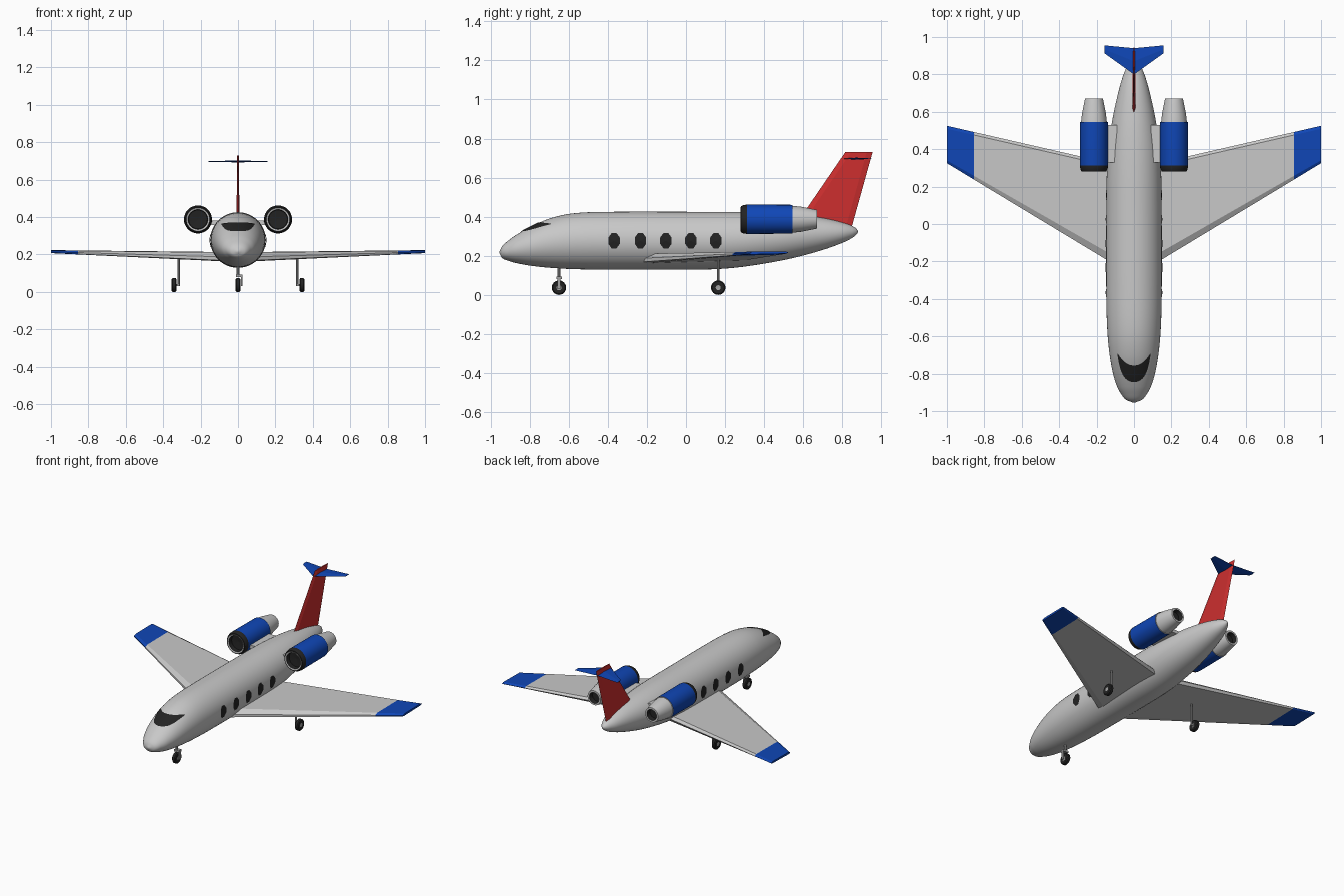
import bpy, bmesh, math
from mathutils import Vector, Matrix

if "Cube" in bpy.data.objects:
    bpy.data.objects.remove(bpy.data.objects["Cube"])


def material(name, rgb):
    m = bpy.data.materials.new(name)
    m.diffuse_color = (*rgb, 1)
    m.use_nodes = True
    m.node_tree.nodes["Principled BSDF"].inputs["Base Color"].default_value = m.diffuse_color
    return m


GREY = material("light grey", (0.58, 0.58, 0.58))
BLUE = material("blue", (0.005, 0.062, 0.47))
RED = material("red", (0.61, 0.028, 0.028))
BLACK = material("near black", (0.017, 0.017, 0.017))
METAL = material("strut grey", (0.36, 0.36, 0.36))


def make(name, verts, faces, mats, rule=None, smooth=None, closed=True):
    bm = bmesh.new()
    vs = [bm.verts.new(v) for v in verts]
    for f in faces:
        bm.faces.new([vs[i] for i in f])
    if closed:
        bm.normal_update()
        bmesh.ops.recalc_face_normals(bm, faces=bm.faces[:])
    if rule:
        for i, f in enumerate(bm.faces):
            f.material_index = rule(i, f.calc_center_median())
    me = bpy.data.meshes.new(name)
    bm.to_mesh(me)
    bm.free()
    for m in mats:
        me.materials.append(m)
    ob = bpy.data.objects.new(name, me)
    bpy.context.collection.objects.link(ob)
    if smooth:
        bpy.ops.object.select_all(action='DESELECT')
        ob.select_set(True)
        bpy.context.view_layer.objects.active = ob
        bpy.ops.object.shade_smooth_by_angle(angle=math.radians(smooth))
    return ob


def loft(name, rings, mats, rule=None, smooth=None):
    """Skin a row of equal rings and cap both ends."""
    n = len(rings[0])
    verts = [v for r in rings for v in r]
    faces = [(k * n + i, k * n + (i + 1) % n, (k + 1) * n + (i + 1) % n, (k + 1) * n + i)
             for k in range(len(rings) - 1) for i in range(n)]
    last = (len(rings) - 1) * n
    faces += [tuple(range(n)), tuple(range(last, last + n))]
    return make(name, verts, faces, mats, rule, smooth)


def lathe(name, profile, centre, axis, mats, seg_mats, n=32):
    """Turn (distance, radius) points round the x, y or z axis."""
    rot = {'x': Matrix.Rotation(math.pi / 2, 3, 'Y'),
           'y': Matrix.Rotation(-math.pi / 2, 3, 'X'),
           'z': Matrix.Identity(3)}[axis]
    rings = [[Vector(centre) + rot @ Vector((r * math.cos(t), r * math.sin(t), d))
              for t in (2 * math.pi * i / n for i in range(n))] for d, r in profile]
    return loft(name, rings, mats,
                lambda i, c: seg_mats[min(i // n, len(profile) - 2)] if i < n * (len(profile) - 1)
                else seg_mats[0 if i == n * (len(profile) - 1) else -1], 35)


def box(name, lo, hi, mat):
    rings = [[(lo[0], y, lo[2]), (hi[0], y, lo[2]), (hi[0], y, hi[2]), (lo[0], y, hi[2])]
             for y in (lo[1], hi[1])]
    return loft(name, rings, [mat])


# Fuselage stations: y, bottom z, top z, half width
ST = [(-.955, .213, .221, .004), (-.94, .188, .25, .043), (-.905, .173, .281, .071),
      (-.87, .163, .306, .09), (-.8, .15, .346, .112), (-.7, .139, .39, .13),
      (-.58, .132, .417, .142), (-.4, .129, .425, .148), (.1, .13, .425, .148),
      (.25, .139, .425, .146), (.4, .16, .422, .137), (.55, .189, .413, .117),
      (.7, .23, .394, .085), (.8, .266, .371, .056), (.85, .291, .353, .032),
      (.872, .308, .339, .015), (.88, .32, .328, .003)]


def section(y):
    """Smoothly interpolated (centre z, half height, half width)."""
    k = max(i for i in range(len(ST) - 1) if ST[i][0] <= y + 1e-9)

    def slope(i, j):
        a, b = ST[max(i - 1, 0)], ST[min(i + 1, len(ST) - 1)]
        return (b[j] - a[j]) / (b[0] - a[0])
    h = ST[k + 1][0] - ST[k][0]
    t = (y - ST[k][0]) / h
    v = [(2 * t**3 - 3 * t**2 + 1) * ST[k][j] + (t**3 - 2 * t**2 + t) * h * slope(k, j)
         + (3 * t**2 - 2 * t**3) * ST[k + 1][j] + (t**3 - t**2) * h * slope(k + 1, j)
         for j in (1, 2, 3)]
    return (v[0] + v[1]) / 2, (v[1] - v[0]) / 2, v[2]


ys = [a[0] + (b[0] - a[0]) * s / 4 for a, b in zip(ST, ST[1:]) for s in range(4)] + [ST[-1][0]]
rings = []
for y in ys:
    c, h, w = section(y)
    rings.append([(w * math.cos(t), y, c + h * math.sin(t))
                  for t in (2 * math.pi * i / 48 for i in range(48))])
loft("fuselage", rings, [GREY], smooth=60)

# Cabin windows: octagonal plates lying on the skin
for side in (1, -1):
    for k, y0 in enumerate((-.368, -.233, -.103, .025, .153)):
        pts = [(y0, .277)] + [(y0 + .0315 * math.cos(a), .277 + .043 * math.sin(a))
                              for a in (math.pi / 8 + i * math.pi / 4 for i in range(8))]
        verts = []
        for y, z in pts:
            c, h, w = section(y)
            verts.append((side * (w * math.sqrt(1 - ((z - c) / h)**2) + .003), y, z))
        faces = [(0, 1 + i, 1 + (i + 1) % 8)[::side] for i in range(8)]
        make(f"cabin_window_{'right' if side > 0 else 'left'}_{k + 1}", verts, faces, [BLACK], closed=False)

# Windshield: crescent plate following the nose
NX, NY = 24, 6
verts = []
for i in range(NX + 1):
    s = -1 + 2 * i / NX
    x = .089 * s
    front = -.845 + .07 * s**2 + .08 * s**6
    back = -.755 + .068 * abs(s)**2.2
    for j in range(NY + 1):
        y = front + (back - front) * j / NY
        c, h, w = section(y)
        verts.append((x, y - .001, c + h * math.sqrt(max(0, 1 - (x / w)**2)) + .003))
faces = [(i * (NY + 1) + j, (i + 1) * (NY + 1) + j, (i + 1) * (NY + 1) + j + 1, i * (NY + 1) + j + 1)
         for i in range(NX) for j in range(NY)]
make("windshield", verts, faces, [BLACK], smooth=60, closed=False)


def wing_ring(x, side):
    t = (x - .08) / .92
    le, te = -.231 + .556 * t, .314 + .211 * t
    bottom, top = .163 + .044 * t, .211 + .01 * t
    th = top - bottom
    b = .045 - .03 * t
    return [(side * x, y, z) for y, z in (
        (le, bottom + .1 * th), (le, bottom + .5 * th), (le + b, top), (te - .016, top + .002),
        (te, top - .3 * th), (te - .01, bottom + .3 * th), (le + b, bottom))]


for side, tag in ((1, "right"), (-1, "left")):
    # Wings with painted tips
    loft(f"{tag}_wing", [wing_ring(x, side) for x in (.08, .855, 1)], [GREY, BLUE],
         lambda i, c: int(abs(c.x) > .86))

    # Engine nacelle: intake, lip, cowl, exhaust cone, nozzle
    lathe(f"{tag}_engine",
          [(.315, .0), (.31, .05), (.283, .053), (.28, .062), (.282, .067), (.295, .073), (.312, .075),
           (.545, .074), (.545, .069), (.59, .064), (.67, .048), (.67, .036), (.64, .033), (.64, .0)],
          (side * .214, 0, .387), 'y', [BLACK, GREY, BLUE],
          [0, 0, 1, 0, 0, 0, 2, 1, 1, 1, 1, 0, 0])
    xs = sorted((side * .09, side * .16))
    box(f"{tag}_engine_pylon", (xs[0], .33, .358), (xs[1], .53, .38), GREY)

    # Main landing gear
    lathe(f"{tag}_main_strut", [(.03, .006), (.185, .006)], (side * .317, .165, 0), 'z', [METAL], [0], 10)
    xs = sorted((side * .312, side * .345))
    box(f"{tag}_main_axle", (xs[0], .159, .031), (xs[1], .171, .043), METAL)


def wheel(name, x, y):
    lathe(name, [(-.0125, 0), (-.0125, .013), (-.013, .015), (-.013, .031), (-.008, .037),
                 (.008, .037), (.013, .031), (.013, .015), (.0125, .013), (.0125, 0)],
          (x, y, .037), 'x', [BLACK, METAL], [1, 0, 0, 0, 0, 0, 0, 0, 1], 24)


wheel("right_main_wheel", .342, .165)
wheel("left_main_wheel", -.342, .165)
wheel("nose_wheel", 0, -.65)

# Nose gear strut and single-sided fork
lathe("nose_strut", [(.085, .008), (.15, .008)], (0, -.65, 0), 'z', [METAL], [0], 10)
box("nose_crossbar", (-.012, -.664, .08), (.025, -.636, .093), METAL)
box("nose_fork", (.017, -.657, .03), (.025, -.643, .085), METAL)

# Tail fin
loft("tail_fin", [[(0, f, z), (w, f + .03, z), (w, b - .03, z), (0, b, z), (-w, b - .03, z), (-w, f + .03, z)]
                  for f, b, z, w in ((.545, .845, .335, .009), (.815, .955, .73, .004))], [RED])

# Swept tailplane on the fin
loft("tailplane", [[(x, f, .697), (x, (f + b) / 2, .697 + h), (x, b, .697), (x, (f + b) / 2, .697 - h)]
                   for x, f, b, h in ((-.157, .912, .955, .002), (0, .8, .94, .005), (.157, .912, .955, .002))],
     [BLUE])
